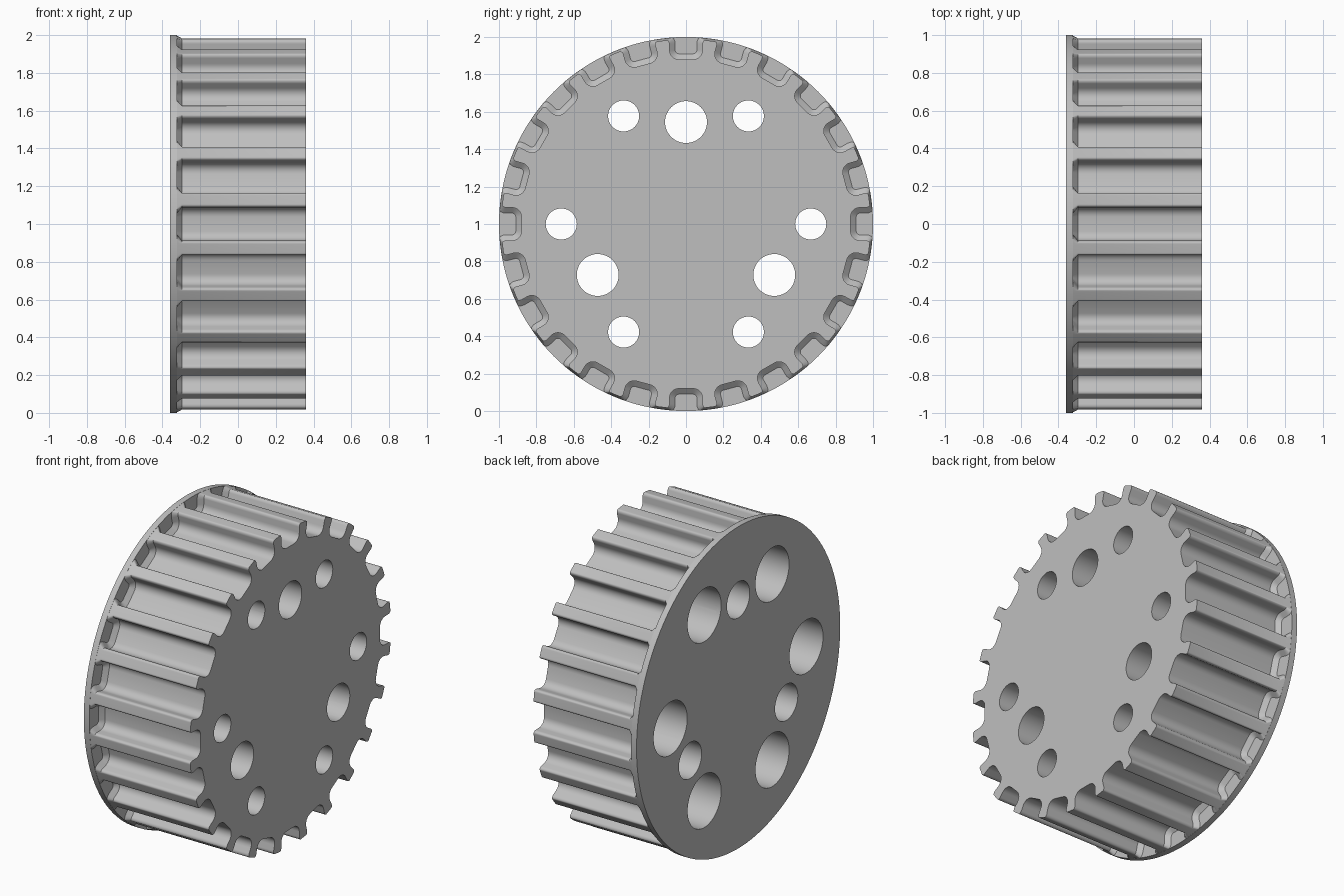
import bpy, bmesh
from math import sin, cos, pi, radians, hypot
from mathutils import Matrix, Vector

cube = bpy.data.objects.get("Cube")
if cube:
    bpy.data.objects.remove(cube)

TEETH = 24
X_BACK, X_FLANGE, X_BODY, X_FACE = -0.36, -0.322, -0.297, 0.36
CHAMFER = 0.03
CENTRE = Vector((0, 0, 1))

metal = bpy.data.materials.new("grey metal")
metal.use_nodes = True
GREY = (0.52, 0.52, 0.52, 1)
metal.diffuse_color = GREY
metal.node_tree.nodes["Principled BSDF"].inputs["Base Color"].default_value = GREY


def make_object(name, bm):
    bmesh.ops.recalc_face_normals(bm, faces=bm.faces)
    mesh = bpy.data.meshes.new(name)
    bm.to_mesh(mesh)
    bm.free()
    mesh.materials.append(metal)
    obj = bpy.data.objects.new(name, mesh)
    bpy.context.collection.objects.link(obj)
    return obj


def add_cylinder(bm, radius, x0, x1, y=0, z=0, segments=48):
    place = Matrix.Translation(CENTRE + Vector(((x0 + x1) / 2, y, z)))
    bmesh.ops.create_cone(bm, cap_ends=True, segments=segments, radius1=radius, radius2=radius,
                          depth=x1 - x0, matrix=place @ Matrix.Rotation(pi / 2, 4, 'Y'))


def half_groove(offset):
    """Half of one groove from root to tip as (tangential, radial) points."""
    wall, root, tip = 0.088, 0.88, 0.988
    r_root, r_tip = 0.05, 0.025
    steps = 6
    pts = []
    for i in range(steps + 1):
        a = -pi / 2 * (1 - i / steps)
        r = r_root - offset
        pts.append((wall - r_root + r * cos(a), root + r_root + r * sin(a)))
    for i in range(steps + 1):
        a = pi - pi / 2 * i / steps
        r = r_tip + offset
        pts.append((wall + r_tip + r * cos(a), tip - r_tip + r * sin(a)))
    return pts


def toothed_ring(bm, x, offset, limit):
    """One closed outline of the toothed section."""
    half = half_groove(offset)
    groove = [(-t, r) for t, r in reversed(half)] + half
    ring = []
    for k in range(TEETH):
        a = 2 * pi * k / TEETH
        for t, r in groove:
            s = min(1, limit / hypot(t, r))
            y, z = s * (r * cos(a) - t * sin(a)), s * (r * sin(a) + t * cos(a))
            ring.append(bm.verts.new(CENTRE + Vector((x, y, z))))
    return ring


# Toothed body with a chamfer where it meets the flange
bm = bmesh.new()
rings = [toothed_ring(bm, X_FACE, 0, 0.988),
         toothed_ring(bm, X_BODY, 0, 0.988),
         toothed_ring(bm, X_FLANGE, CHAMFER, 0.999),
         toothed_ring(bm, X_FLANGE - 0.01, CHAMFER, 0.999)]
for a, b in zip(rings, rings[1:]):
    for i in range(len(a)):
        j = (i + 1) % len(a)
        bm.faces.new((a[i], a[j], b[j], b[i]))
bm.faces.new(rings[0])
bm.faces.new(rings[-1])
bmesh.ops.remove_doubles(bm, verts=bm.verts, dist=0.0001)
body = make_object("toothed_body", bm)

# Flange disc
bm = bmesh.new()
add_cylinder(bm, 1, X_BACK, X_FLANGE, segments=144)
flange = make_object("flange", bm)

# Hole cutters: three plain holes, six screw holes, six counterbores
HOLES = [("plain_hole_cutter", 3, 0.545, 0.112, 90, 0.5),
         ("screw_hole_cutter", 6, 0.667, 0.083, 0, 0.5),
         ("counterbore_cutter", 6, 0.667, 0.165, 0, 0.06)]
cutters = []
for name, count, pitch, radius, start, end in HOLES:
    bm = bmesh.new()
    for k in range(count):
        a = radians(start) + 2 * pi * k / count
        add_cylinder(bm, radius, -0.5, end, pitch * cos(a), pitch * sin(a))
    cutter = make_object(name, bm)
    cutter.hide_render = True
    cutters.append(cutter)

for obj in (body, flange):
    bpy.ops.object.select_all(action='DESELECT')
    obj.select_set(True)
    bpy.context.view_layer.objects.active = obj
    for cutter in cutters:
        mod = obj.modifiers.new(cutter.name, 'BOOLEAN')
        mod.operation, mod.solver, mod.object = 'DIFFERENCE', 'EXACT', cutter
        bpy.ops.object.modifier_apply(modifier=mod.name)
    bpy.ops.object.shade_smooth_by_angle(angle=radians(32))

for cutter in cutters:
    bpy.data.objects.remove(cutter)
